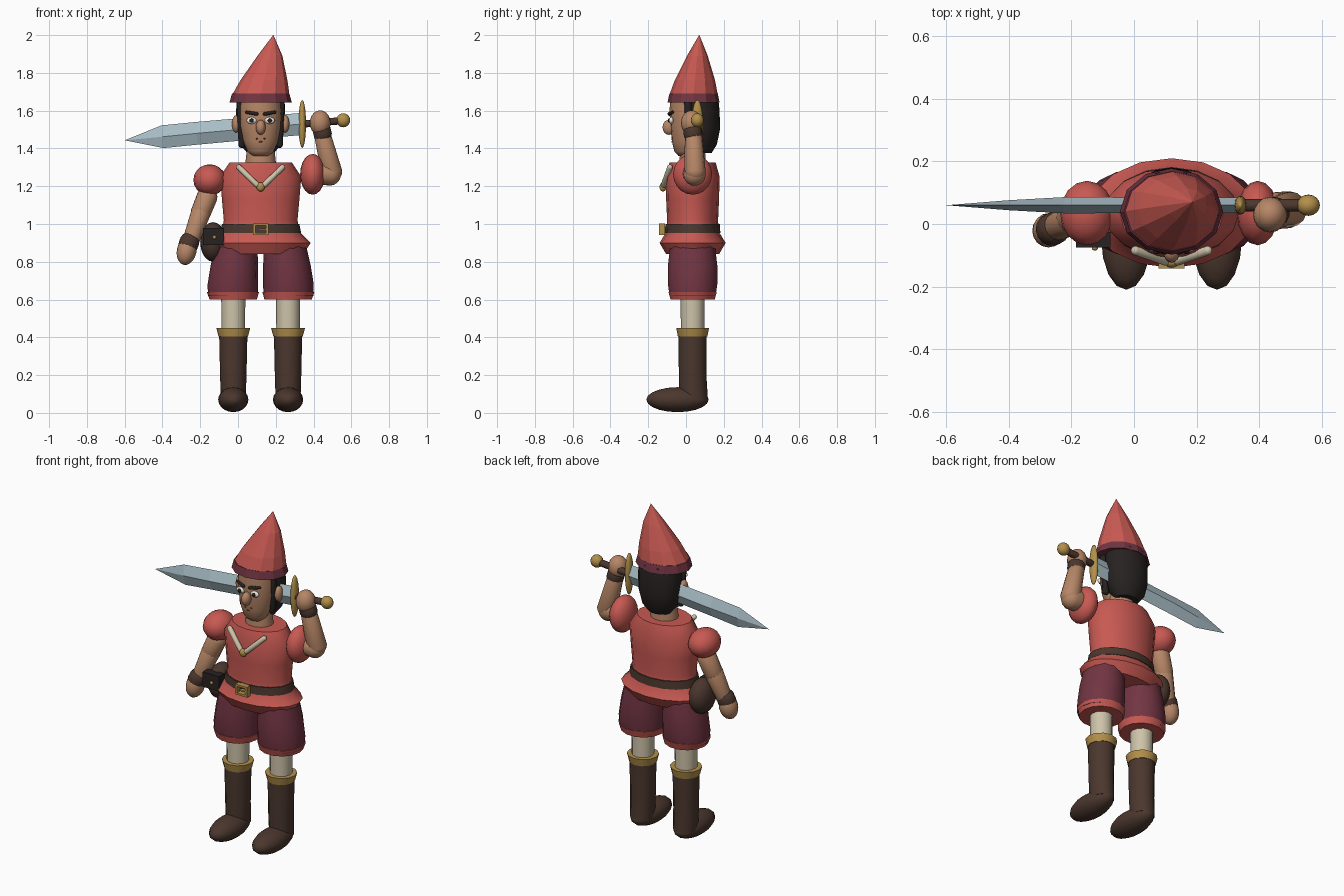
import bpy, bmesh, math
from mathutils import Vector

if "Cube" in bpy.data.objects:
    bpy.data.objects.remove(bpy.data.objects["Cube"])

CX, CY = 0.12, 0.035   # body axis
mats = {}
COL = dict(red=(0.58, 0.1, 0.085), wine=(0.165, 0.035, 0.055), cream=(0.62, 0.55, 0.4),
           boot=(0.07, 0.038, 0.027), gold=(0.45, 0.28, 0.07), skin=(0.47, 0.24, 0.135),
           hair=(0.02, 0.016, 0.015), steel=(0.4, 0.52, 0.57), white=(0.85, 0.85, 0.8),
           mouth=(0.2, 0.06, 0.045))


def finish(name, bm, col, angle=50):
    bmesh.ops.recalc_face_normals(bm, faces=bm.faces[:])
    me = bpy.data.meshes.new(name)
    bm.to_mesh(me)
    bm.free()
    if col not in mats:
        mats[col] = bpy.data.materials.new(col)
        mats[col].diffuse_color = (*COL[col], 1)
    me.materials.append(mats[col])
    ob = bpy.data.objects.new(name, me)
    bpy.context.collection.objects.link(ob)
    if angle:
        bpy.ops.object.select_all(action='DESELECT')
        ob.select_set(True)
        bpy.context.view_layer.objects.active = ob
        bpy.ops.object.shade_smooth_by_angle(angle=math.radians(angle))
    return ob


def loft(name, rings, col, n=16, angle=50):
    """Stack of ellipses (z, cx, cy, rx, ry), capped at both ends."""
    bm = bmesh.new()
    rows = [[bm.verts.new((x + rx * math.cos(2 * math.pi * i / n),
                           y + ry * math.sin(2 * math.pi * i / n), z)) for i in range(n)]
            for z, x, y, rx, ry in rings]
    for a, b in zip(rows, rows[1:]):
        for i in range(n):
            j = (i + 1) % n
            bm.faces.new((a[i], a[j], b[j], b[i]))
    bm.faces.new(rows[0])
    bm.faces.new(rows[-1])
    return finish(name, bm, col, angle)


def ball(name, loc, size, col, axis=(0, 0, 1)):
    bm = bmesh.new()
    bmesh.ops.create_uvsphere(bm, u_segments=16, v_segments=10, radius=1)
    rot = Vector((0, 0, 1)).rotation_difference(Vector(axis))
    for v in bm.verts:
        v.co = rot @ Vector(v.co[k] * size[k] for k in range(3)) + Vector(loc)
    return finish(name, bm, col)


def limb(name, p, q, r1, r2, col):
    """Tapered capsule from p to q."""
    p, q = Vector(p), Vector(q)
    rot = Vector((0, 0, 1)).rotation_difference(q - p)
    bm = bmesh.new()
    bmesh.ops.create_uvsphere(bm, u_segments=14, v_segments=9, radius=1)
    for v in bm.verts:
        v.co = q + rot @ v.co * r2 if v.co.z > 0 else p + rot @ v.co * r1
    return finish(name, bm, col)


def box(name, loc, size, col):
    bm = bmesh.new()
    bmesh.ops.create_cube(bm, size=1)
    for v in bm.verts:
        v.co = Vector(v.co[k] * size[k] for k in range(3)) + Vector(loc)
    return finish(name, bm, col, 0)


def centred(rows):
    return [(z, CX, CY, rx, ry) for z, rx, ry in rows]


# Tunic, belt and buckle
loft("tunic", centred([(0.84, .225, .14), (0.9, .265, .175), (0.96, .205, .138), (1.02, .195, .135),
                       (1.13, .205, .14), (1.25, .215, .143), (1.325, .165, .122)]), "red", 16)
loft("belt", centred([(0.953, .214, .147), (1.0, .205, .144)]), "boot", 16)
for s in (-1, 1):
    box("buckle_side", (CX + s * .034, -.127, .972), (.014, .03, .06), "gold")
    box("buckle_bar", (CX, -.127, .972 + s * .025), (.08, .03, .012), "gold")
box("buckle_pin", (CX + .01, -.13, .972), (.045, .02, .008), "gold")

# Legs: shorts, stockings, boots
for s, side in ((-1, "right"), (1, "left")):
    x = CX + s * .145
    loft(side + "_shorts", [(.62, x + s * .002, CY, .132, .125), (.68, x + s * .002, CY, .134, .134),
                            (.78, x - s * .006, CY, .126, .134), (.88, x - s * .015, CY, .112, .122)], "wine", 14)
    loft(side + "_shorts_cuff", [(.6, x, CY, .125, .12), (.64, x + s * .002, CY, .138, .131)], "red", 14)
    loft(side + "_stocking", [(.42, x, CY, .062, .062), (.62, x, CY, .064, .064)], "cream", 12)
    loft(side + "_boot_cuff", [(.405, x, CY, .078, .078), (.45, x, CY, .09, .087)], "gold", 12)
    loft(side + "_boot_shaft", [(.07, x, CY + .005, .066, .076), (.2, x, CY, .07, .073),
                                (.42, x, CY, .075, .075)], "boot", 12)
    ball(side + "_boot_foot", (x, -.045, .07), (.08, .165, .066), "boot")

# Neck, face and hair
loft("neck", [(1.29, CX, CY, .085, .075), (1.42, CX, CY, .07, .065)], "skin", 14)
loft("face", [(1.36, CX, -.005, .045, .035), (1.385, CX, .0, .07, .062), (1.44, CX, .005, .092, .08),
              (1.52, CX, .015, .11, .098), (1.6, CX, .02, .113, .108), (1.68, CX, .025, .11, .105)], "skin", 16)
loft("hair", [(1.375, CX, .08, .07, .055), (1.42, CX, .08, .108, .083), (1.5, CX, .08, .128, .1),
              (1.6, CX, .078, .13, .1), (1.67, CX, .075, .125, .095)], "hair", 16)
for s in (-1, 1):
    limb("sideburn", (CX + s * .108, .01, 1.64), (CX + s * .1, .02, 1.42), .02, .018, "hair")
    ball("ear", (CX + s * .13, .035, 1.53), (.022, .03, .046), "skin")
    ball("eye", (CX + s * .048, -.078, 1.548), (.027, .012, .018), "white")
    ball("pupil", (CX + s * .048, -.09, 1.548), (.011, .006, .012), "hair")
    limb("eyebrow", (CX + s * .022, -.088, 1.583), (CX + s * .075, -.072, 1.592), .01, .008, "hair")
    ball("mouth_corner", (CX + s * .02, -.07, 1.452), (.006, .008, .005), "mouth")
ball("nose", (CX, -.09, 1.512), (.026, .034, .04), "skin")
ball("mouth", (CX, -.07, 1.435), (.01, .008, .005), "mouth")

# Pointed hat, leaning to one side
loft("hat_band", [(1.643, CX, .04, .165, .138), (1.69, CX, .04, .152, .128)], "wine", 12, 0)
loft("hat_cone", [(1.68, CX, .04, .153, .129), (1.76, .137, .047, .125, .107), (1.89, .169, .06, .066, .055),
                  (2.0, .187, .07, .001, .001)], "red", 12, 0)

# Collar ties
for s in (-1, 1):
    limb("collar_tie", (CX + s * .115, -.085, 1.3), (CX + s * .02, -.118, 1.208), .015, .015, "cream")
ball("collar_bead", (CX, -.122, 1.196), (.022, .018, .024), "gold")

# Lowered arm
ball("right_sleeve", (-.15, CY, 1.233), (.086, .103, .083), "red")
limb("right_upper_arm", (-.165, .03, 1.14), (-.195, .02, 1.065), .056, .054, "skin")
limb("right_forearm", (-.2, .015, 1.05), (-.25, -.01, .91), .054, .045, "skin")
ball("right_hand", (-.272, -.02, .858), (.052, .055, .076), "skin", (.2, .1, 1))
limb("right_bracelet", (-.257, -.015, .905), (-.262, -.017, .893), .053, .053, "boot")

# Raised arm
ball("left_sleeve", (.395, CY, 1.263), (.066, .103, .108), "red")
limb("left_upper_arm", (.42, .04, 1.27), (.485, .045, 1.262), .06, .06, "skin")
limb("left_forearm", (.495, .047, 1.28), (.45, .04, 1.46), .058, .046, "skin")
ball("left_hand", (.435, .03, 1.535), (.055, .057, .067), "skin")
limb("left_bracelet", (.448, .037, 1.478), (.445, .036, 1.49), .05, .05, "boot")

# Sword: diamond-section blade, guard, grip and pommel
bm = bmesh.new()
rows = [[bm.verts.new((x + dz * -.095, .06 + dy, z + dz)) for dy, dz in ((0, w), (t, 0), (0, -w), (-t, 0))]
        for x, z, w, t in ((.34, 1.53, .058, .024), (-.22, 1.48, .06, .026), (-.4, 1.462, .06, .016))]
tip = bm.verts.new((-.6, 1.443, .0))
tip.co = (-.6, .06, 1.443)
for i in range(4):
    j = (i + 1) % 4
    for a, b in zip(rows, rows[1:]):
        bm.faces.new((a[i], a[j], b[j], b[i]))
    bm.faces.new((rows[-1][i], rows[-1][j], tip))
bm.faces.new(rows[0])
finish("sword_blade", bm, "steel", 0)
ball("sword_guard", (.34, .06, 1.53), (.02, .03, .127), "gold")
limb("sword_grip", (.35, .06, 1.53), (.55, .06, 1.547), .02, .02, "boot")
ball("sword_pommel", (.557, .06, 1.549), (.037, .034, .037), "gold")

# Hip pouch
ball("pouch", (-.132, .03, .905), (.068, .095, .105), "boot")
box("pouch_flap", (-.13, -.05, .935), (.11, .05, .09), "hair")
ball("pouch_button", (-.125, -.077, .93), (.01, .008, .01), "gold")

for m in bpy.data.materials:
    if m.users and not m.is_grease_pencil:
        m.use_nodes = True
        m.node_tree.nodes["Principled BSDF"].inputs["Base Color"].default_value = m.diffuse_color
